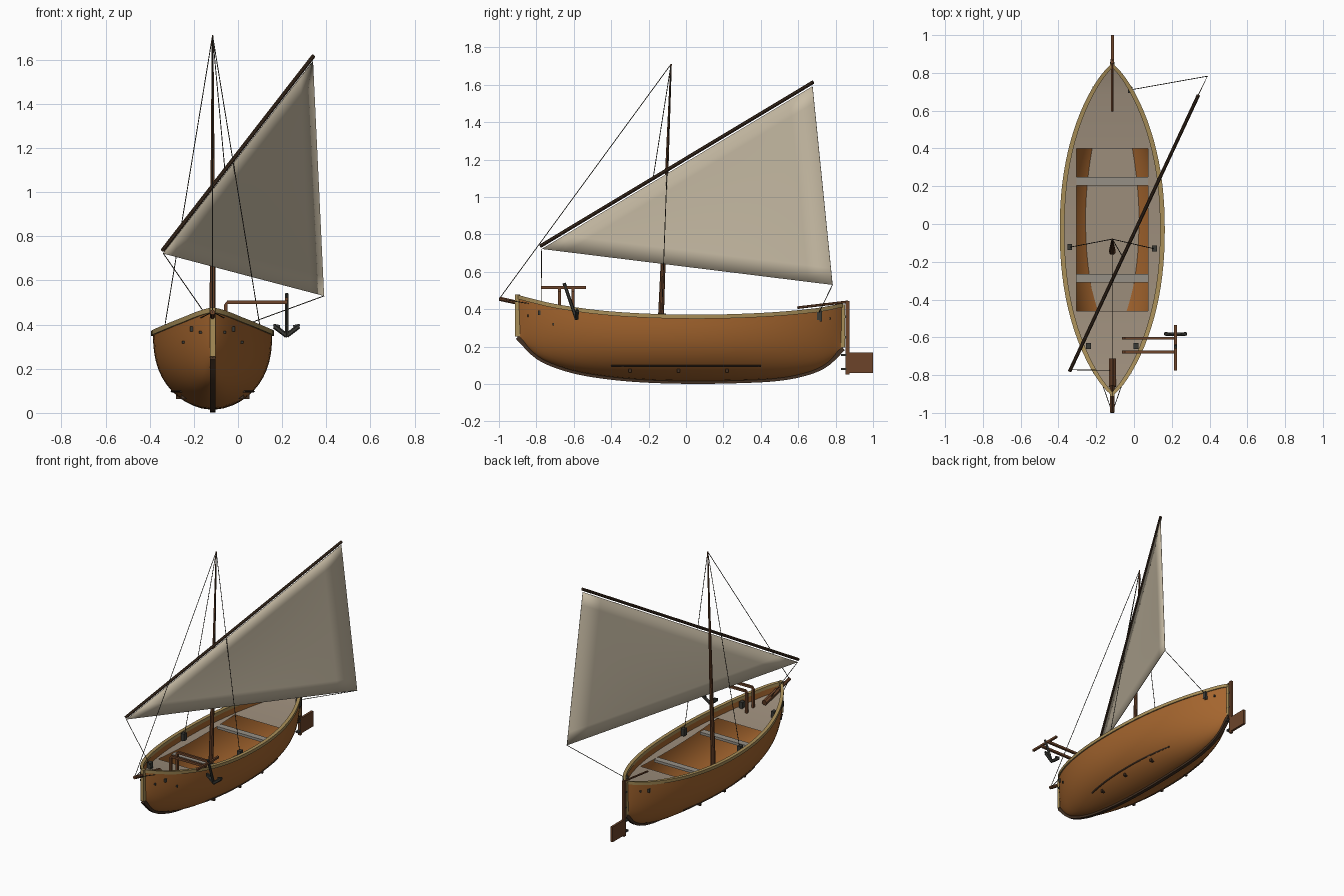
import bpy, bmesh, math
from mathutils import Vector

if "Cube" in bpy.data.objects:
    bpy.data.objects.remove(bpy.data.objects["Cube"])

CX = -0.115            # centreline of the boat
Y0, HALF_L, HALF_W = -0.03, 0.87, 0.27
KEEL = [(-.9, .25), (-.8, .15), (-.7, .10), (-.55, .058), (-.3, .026), (0, .014),
        (.3, .018), (.5, .03), (.65, .06), (.75, .105), (.84, .19)]
SHEER = [(-.9, .468), (-.7, .42), (-.4, .38), (0, .363), (.4, .372), (.7, .398), (.84, .425)]


def material(name, r, g, b):
    m = bpy.data.materials.new(name)
    lin = lambda c: (c / 255 / 12.92) if c < 10 else ((c / 255 + .055) / 1.055) ** 2.4
    m.diffuse_color = (lin(r), lin(g), lin(b), 1)
    m.use_nodes = True
    m.node_tree.nodes["Principled BSDF"].inputs["Base Color"].default_value = m.diffuse_color
    return m


HULL = material("hull_wood", 164, 101, 46)
TRIM = material("pale_trim", 168, 142, 88)
DECK = material("weathered_deck", 156, 141, 123)
SEAT = material("grey_seat", 150, 144, 134)
SPAR = material("brown_spar", 108, 68, 42)
DARK = material("dark_wood", 66, 48, 34)
CLOTH = material("sail_cloth", 200, 188, 165)
IRON = material("iron", 58, 58, 53)
ROPE = material("rope", 62, 58, 50)


def interp(pts, y):
    """Smooth curve through a few profile points."""
    n = len(pts) - 1
    i = 0
    while i < n - 1 and y > pts[i + 1][0]:
        i += 1

    def slope(k):
        a, b = pts[max(k - 1, 0)], pts[min(k + 1, n)]
        return (b[1] - a[1]) / (b[0] - a[0])
    (ya, za), (yb, zb) = pts[i], pts[i + 1]
    d = yb - ya
    t = (y - ya) / d
    return ((2*t**3 - 3*t*t + 1) * za + (t**3 - 2*t*t + t) * d * slope(i)
            + (3*t*t - 2*t**3) * zb + (t**3 - t*t) * d * slope(i + 1))


def keel_z(y): return interp(KEEL, y)
def sheer_z(y): return interp(SHEER, y)


def width(y):
    t = min(1, abs((y - Y0) / HALF_L))
    return max(.006, HALF_W * max(0, 1 - t ** 2.2) ** .8)


def bulge(h):
    return max(0, 1 - (1 - min(1, max(0, h))) ** 2.5) ** .55


def half_at(y, z):
    return width(y) * bulge((z - keel_z(y)) / (sheer_z(y) - keel_z(y)))


def finish(name, bm, mat):
    bmesh.ops.recalc_face_normals(bm, faces=bm.faces[:])
    me = bpy.data.meshes.new(name)
    bm.to_mesh(me)
    bm.free()
    me.materials.append(mat)
    ob = bpy.data.objects.new(name, me)
    bpy.context.collection.objects.link(ob)
    return ob


def loft(name, rings, mat):
    """Closed skin through a row of equal rings."""
    bm = bmesh.new()
    rows = [[bm.verts.new(p) for p in r] for r in rings]
    n = len(rows[0])
    for a, b in zip(rows, rows[1:]):
        for k in range(n):
            bm.faces.new((a[k], a[(k + 1) % n], b[(k + 1) % n], b[k]))
    bm.faces.new(rows[0])
    bm.faces.new(rows[-1])
    return finish(name, bm, mat)


def rod(name, pts, r, mat, sides=8, r_end=None):
    """Straight or bent round/square bar."""
    pts = [Vector(p) for p in pts]
    rings = []
    for i, p in enumerate(pts):
        d = (pts[min(i + 1, len(pts) - 1)] - pts[max(i - 1, 0)]).normalized()
        ref = Vector((0, 0, 1)) if abs(d.z) < .9 else Vector((0, 1, 0))
        if len(pts) > 2:
            ref = Vector((0, 1, 0))
        u = d.cross(ref).normalized()
        v = d.cross(u)
        rr = r + ((r_end if r_end is not None else r) - r) * i / (len(pts) - 1)
        rings.append([p + rr * (u * math.cos(a) + v * math.sin(a)) for a in
                      [2 * math.pi * (k + .5) / sides for k in range(sides)]])
    return loft(name, rings, mat)


def box(name, x0, x1, y0, y1, z0, z1, mat):
    ring = lambda z: [(x0, y0, z), (x1, y0, z), (x1, y1, z), (x0, y1, z)]
    return loft(name, [ring(z0), ring(z1)], mat)


def spaced(a, b, n): return [a + (b - a) * i / n for i in range(n + 1)]


stations = [Y0 - HALF_L * math.cos(math.pi * i / 44) for i in range(45)]

# Hull shell with inner and outer skins
rings = []
for y in stations:
    zk, zs, w = keel_z(y), sheer_z(y), width(y)
    hs = [(k / 12) ** 1.6 for k in range(12, -1, -1)]
    half = lambda w, zk: [(w * bulge(h), zk + (zs - zk) * h) for h in hs]
    out, inn = half(w, zk), half(max(.002, w - .014), zk + .014)
    ring = [(CX + x, y, z) for x, z in out] + [(CX - x, y, z) for x, z in out[-2::-1]]
    ring += [(CX - x, y, z) for x, z in inn] + [(CX + x, y, z) for x, z in inn[-2::-1]]
    rings.append(ring)
loft("hull", rings, HULL)

# Gunwale rails and bilge strips on each side
for s, side in ((1, "right"), (-1, "left")):
    loft("gunwale_" + side, [[(CX + s * x, y, sheer_z(y) + z) for x, z in (
        (width(y) + .008, -.014), (width(y) + .008, .008),
        (max(.001, width(y) - .017), .008), (max(.001, width(y) - .017), -.014))]
        for y in stations], TRIM)
    loft("bilge_strip_" + side, [[(CX + s * (half_at(y, z) + o), y, z - o * .5)
         for z, o in ((.094, -.004), (.094, .005), (.101, .005), (.101, -.004))]
         for y in spaced(-.4, .4, 20)], DARK)
    for y in (-.3, -.04, .22):
        x = CX + s * half_at(y, .072)
        box("bilge_block_" + side, x - .012, x + .012, y - .008, y + .008, .062, .080, DARK)
    for y, z in ((-.785, .38), (-.845, .365), (-.71, .32), (.72, .345), (.77, .35)):
        x, k = CX + s * half_at(y, z), .012 if y in (-.785, .72) else .006
        box("fairlead_" + side, x - .009, x + .009, y - k * .6, y + k * .6, z - k, z + k, IRON)

# Keel following the bottom, then stem and stern posts
rings = []
for y in stations:
    d = Vector((0, .01, keel_z(min(y + .005, .84)) - keel_z(max(y - .005, -.9))))
    if y in (stations[0], stations[-1]):
        d.y = .005
    n = Vector((0, d.z, -d.y)).normalized()
    p = Vector((CX, y, keel_z(y)))
    rings.append([p + n * o + Vector((x, 0, 0)) for x, o in
                  ((-.012, -.01), (.012, -.01), (.012, .013), (-.012, .013))])
loft("keel", rings, DARK)
box("stem_post", CX - .012, CX + .012, -.913, -.888, .255, .478, TRIM)
box("stern_post", CX - .012, CX + .012, .828, .850, .195, .425, TRIM)

# Deck with a rectangular cockpit opening
bm = bmesh.new()
ys = sorted(spaced(-.885, -.46, 12) + spaced(-.46, .4, 16)[1:-1] + spaced(.4, .825, 12))
for a, b in zip(ys, ys[1:]):
    mid = (a + b) / 2
    row = lambda y: (max(.003, half_at(y, sheer_z(y) - .055) - .008), y, sheer_z(y) - .055)
    (wa, _, za), (wb, _, zb) = row(a), row(b)
    spans = ([(-wa, wa, -wb, wb)] if not -.46 < mid < .4 else
             [(-wa, -.19, -wb, -.19), (.19, wa, .19, wb)])
    for l, r, l2, r2 in spans:
        bm.faces.new([bm.verts.new(p) for p in
                      ((CX + l, a, za), (CX + r, a, za), (CX + r2, b, zb), (CX + l2, b, zb))])
bmesh.ops.remove_doubles(bm, verts=bm.verts[:], dist=.0005)
finish("deck", bm, DECK)

# Floor boards and the two thwarts
FZ = .08
loft("floor", [[(CX + s * max(.01, half_at(y, FZ) - .022), y, z) for s, z in
     ((-1, FZ - .008), (1, FZ - .008), (1, FZ), (-1, FZ))] for y in spaced(-.52, .62, 24)], DECK)
for name, a, b in (("front_thwart", -.31, -.265), ("rear_thwart", .205, .25)):
    box(name, CX - .192, CX + .192, a, b, .29, .308, SEAT)

# Mast and yard
TOP = (CX, -.08, 1.71)
rod("mast", [(CX, -.145, .08), TOP], .018, SPAR, 10, .004)
YA, YB = Vector((-.34, -.778, .738)), Vector((.34, .68, 1.614))
rod("yard", [YA, YB], .010, DARK)

# Sail: triangular sheet with a slight belly
A, B, C = Vector((-.338, -.772, .722)), Vector((.34, .676, 1.592)), Vector((.39, .783, .53))
N = 12
belly = (B - A).cross(C - A).normalized()
bm = bmesh.new()
grid = []
for i in range(N + 1):
    row = []
    for j in range(i + 1):
        u, v = (i - j) / N, j / N
        row.append(bm.verts.new(A + (B - A) * u + (C - A) * v + belly * .2 * u * v * (1 - u - v)))
    grid.append(row)
for i in range(N):
    for j in range(i + 1):
        bm.faces.new((grid[i][j], grid[i + 1][j], grid[i + 1][j + 1]))
        if j < i:
            bm.faces.new((grid[i][j], grid[i + 1][j + 1], grid[i][j + 1]))
sail = finish("sail", bm, CLOTH)
sail.modifiers.new("thickness", "SOLIDIFY").thickness = .003

# Bowsprit
TIP = (CX, -.998, .456)
rod("bowsprit", [TIP, (CX, -.72, .395)], .012, SPAR)
rod("bowsprit_heel", [(CX, -.86, .425), (CX, -.715, .394)], .020, SPAR)

# Rudder, its hinges and tiller
box("rudder_post", CX - .009, CX + .009, .853, .873, .05, .445, SPAR)
box("rudder_blade", CX - .008, CX + .008, .862, 1.0, .06, .168, SPAR)
for z in (.08, .155, .25, .36):
    box("rudder_hinge", CX - .012, CX + .012, .828, .857, z - .006, z + .006, IRON)
rod("tiller", [(CX, .595, .408), (CX, .868, .44)], .007, SPAR, 6)

# Anchor davits, cross bar and hanging anchor
for y in (-.605, -.677):
    rod("anchor_davit", [(-.055, y, .34), (-.055, y, .49), (-.047, y, .502), (.225, y, .502)],
        .011, SPAR, 4)
rod("anchor_stock", [(.22, -.775, .516), (.22, -.535, .516)], .010, SPAR, 4)
rod("anchor_shank", [(.22, -.652, .54), (.22, -.585, .345)], .009, IRON, 6)
for s in (1, -1):
    rod("anchor_arm", [(.22, -.585, .35), (.22 + s * .055, -.582, .392)], .011, IRON, 6)
    rod("anchor_fluke", [(.22 + s * .03, -.582, .392), (.22 + s * .06, -.582, .398)], .008, IRON, 4)

# Deck blocks for the rigging
for x, y, z in ((-.34, -.122, .35), (.108, -.13, .35), (-.24, -.645, .37), (.01, -.645, .37),
                (-.02, .71, .365)):
    box("rigging_block", x - .013, x + .013, y - .016, y + .016, z - .022, z + .028, IRON)

# Standing and running ropes
for name, a, b in (
        ("forestay", TOP, TIP),
        ("left_shroud", TOP, (-.335, -.122, .37)), ("right_shroud", TOP, (.103, -.13, .37)),
        ("halyard", TOP, YA.lerp(YB, .413)),
        ("tack_line", A, (CX, -.775, .40)), ("sheet", C, (-.02, .71, .38)),
        ("left_bow_stay", TIP, (CX - .055, -.84, .43)),
        ("right_bow_stay", TIP, (CX + .055, -.84, .43))):
    rod(name, [a, b], .0022, ROPE, 5)

# Smooth the rounded parts, keep edges crisp
for ob in bpy.context.scene.objects:
    ob.select_set(True)
    bpy.context.view_layer.objects.active = ob
bpy.ops.object.shade_smooth_by_angle(angle=math.radians(35))
